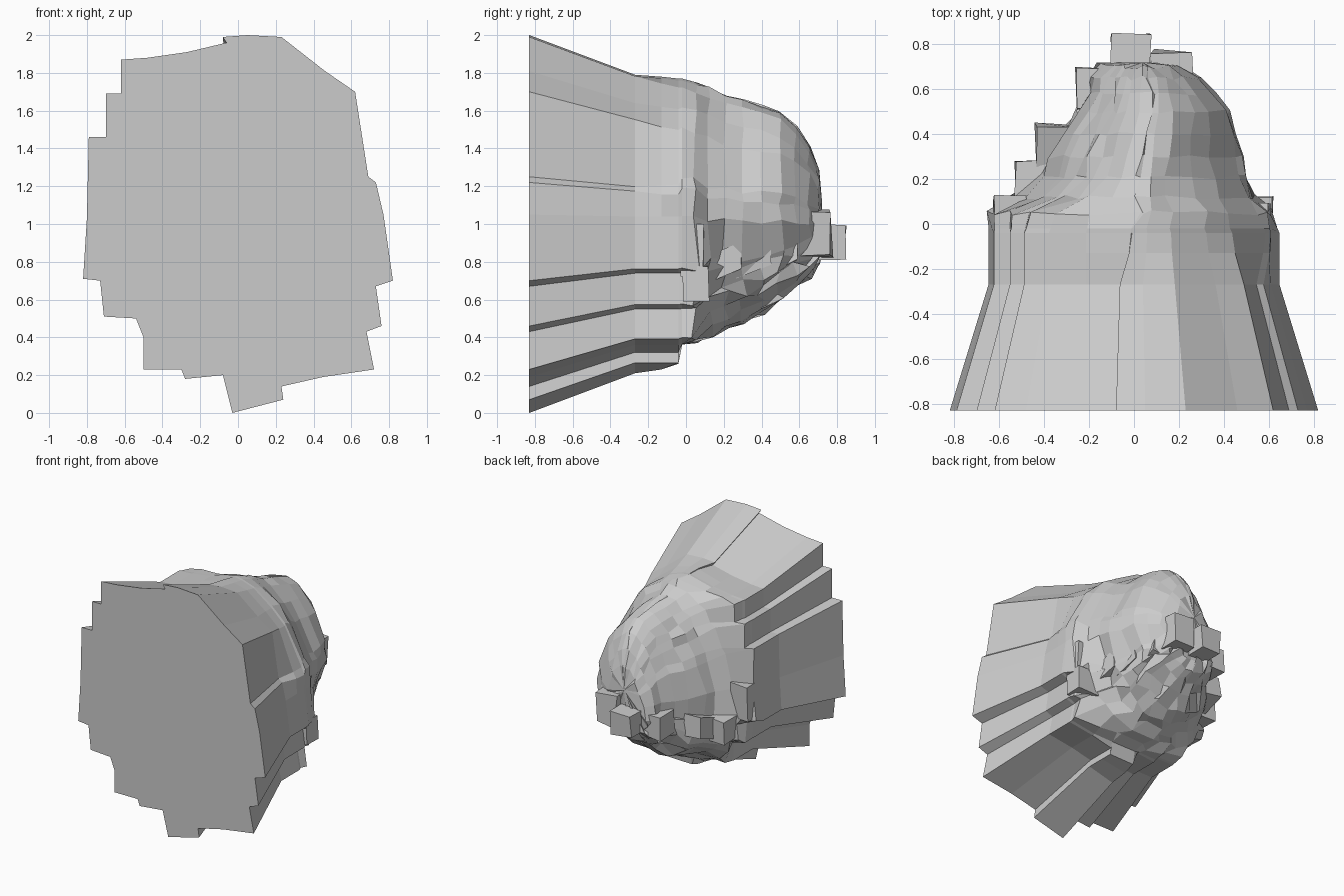
import bpy, bmesh, math, random
from mathutils import Vector

if "Cube" in bpy.data.objects:
    bpy.data.objects.remove(bpy.data.objects["Cube"])

random.seed(4)

# Stepped outline of the flat front (x, z), counter-clockwise from the bottom
outline = [(-.03, .0), (.24, .07), (.23, .14), (.45, .19), (.72, .23), (.68, .43),
           (.76, .46), (.73, .67), (.82, .70), (.77, 1.05), (.73, 1.22), (.69, 1.25),
           (.62, 1.70), (.46, 1.81), (.23, 1.99), (.05, 2.0), (-.08, 1.99), (-.06, 1.96),
           (-.27, 1.91), (-.48, 1.88), (-.62, 1.87), (-.62, 1.69), (-.70, 1.69),
           (-.70, 1.46), (-.79, 1.46), (-.80, 1.03), (-.82, .71), (-.73, .70), (-.71, .51),
           (-.54, .50), (-.50, .40), (-.50, .23), (-.30, .23), (-.28, .18), (-.08, .20)]

# Sections: y, x min, x max, z min, z max, rounding of lower/left part, rounding of upper right
sections = [(-.27, -.66, .65, .21, 1.79, 0, 0),
            (-.13, -.65, .65, .23, 1.78, 0, .6),
            (-.04, -.65, .65, .26, 1.77, 0, .8),
            (-.02, -.65, .64, .36, 1.77, .05, .85),
            (.05, -.64, .60, .37, 1.75, .1, 1),
            (.12, -.62, .54, .40, 1.73, .8, 1),
            (.21, -.56, .50, .43, 1.69, 1, 1),
            (.30, -.52, .48, .47, 1.66, 1, 1),
            (.40, -.45, .46, .52, 1.63, 1, 1),
            (.50, -.36, .42, .60, 1.60, 1, 1),
            (.58, -.30, .36, .66, 1.52, 1, 1),
            (.65, -.26, .29, .71, 1.42, 1, 1),
            (.70, -.18, .20, .78, 1.30, 1, 1)]


def clamp(v, a, b):
    return max(a, min(b, v))


def add_object(name, bm):
    mesh = bpy.data.meshes.new(name)
    bm.to_mesh(mesh)
    bm.free()
    bpy.context.collection.objects.link(bpy.data.objects.new(name, mesh))


def loft(name, rings, tip):
    bm = bmesh.new()
    loops = [[bm.verts.new(p) for p in ring] for ring in rings]
    n = len(rings[0])
    bm.faces.new(loops[0])
    for a, b in zip(loops, loops[1:]):
        for i in range(n):
            j = (i + 1) % n
            bm.faces.new((a[i], a[j], b[j], b[i]))
    end = bm.verts.new(tip)
    for i in range(n):
        bm.faces.new((loops[-1][i], loops[-1][(i + 1) % n], end))
    bmesh.ops.recalc_face_normals(bm, faces=bm.faces)
    add_object(name, bm)


# Tapered stepped base flowing into a faceted dome
rings = [[(x, -.83, z) for x, z in outline]]
n = len(outline)
for y, x0, x1, z0, z1, t_low, t_up in sections:
    ring = []
    cx, rx = (x0 + x1) / 2, (x1 - x0) / 2
    cz = (z0 + z1) / 2 if y < .1 else 1.0
    for i, (x, z) in enumerate(outline):
        even = -math.pi / 2 + 2 * math.pi * i / n
        real = math.atan2(z - 1, x)
        if real < -math.pi / 2 - .05:
            real += 2 * math.pi
        a = .7 * real + .3 * even
        t = t_up if (z > 1.1 and x > -.1) else t_low
        px, pz = clamp(x * .79, x0, x1), clamp(1 + (z - 1) * .79, z0, z1)
        c, s = math.cos(a), math.sin(a)
        p = 1.3 if s > 0 else .9
        r = (z1 - cz) if s > 0 else (cz - z0)
        # the ridge leans right; the left flank is hollowed
        ex = cx + rx * math.copysign(abs(c) ** p, c) + (.05 * max(s, 0) if y > 0 else 0)
        ez = cz + r * math.copysign(abs(s) ** p, s)
        if y > .08 and ex < cx:
            ex = cx + (ex - cx) * (1 - .28 * clamp(1.6 * s + 1, 0, 1))
        # crumpled lower part, tucked below the ledge; calm upper part
        rough = 0 if y < -.01 else (.03 if ez < 1 else .014)
        if y > .15 and ez < .92:
            ex = cx + (ex - cx) * .9
        vx = px + (ex - px) * t + random.uniform(-rough, rough)
        vz = pz + (ez - pz) * t + random.uniform(-rough, rough)
        vy = y + random.uniform(-rough, rough) * .8
        ring.append((vx, vy, clamp(vz, z0, z1)))
    rings.append(ring)
loft("domed_body", rings, (.04, .72, 1.12))


# Angular lumps on the tip and along the lower sides
def lump(name, center, size, rough=.2, tilt=0):
    bm = bmesh.new()
    bmesh.ops.create_cube(bm, size=1)
    for v in bm.verts:
        v.co = Vector(tuple(k * s * (1 - random.uniform(0, rough)) for k, s in zip(v.co, size)))
        v.co.z += v.co.y * tilt
        v.co += Vector(center)
    add_object(name, bm)


lump("tip_centre", (-.02, .73, .91), (.2, .25, .21), .25)
lump("tip_right", (.17, .67, .95), (.2, .22, .26), .25)
lump("tip_left", (-.19, .6, .88), (.16, .2, .2))
lump("right_side_upper", (.54, .03, .86), (.14, .13, .3))
lump("right_side_lower", (.52, .05, .68), (.22, .16, .22))
lump("left_side_upper", (-.55, .05, .95), (.17, .17, .3))
lump("left_side_lower", (-.46, .18, .76), (.16, .22, .2))
lump("left_ridge", (-.36, .34, .8), (.18, .24, .2), .3, .3)
for k, y in enumerate((.22, .36, .5)):
    lump(f"lower_ridge_{k + 1}", (.36 - k * .07, y, .8 + k * .02), (.2, .2, .17), .3, .4)
